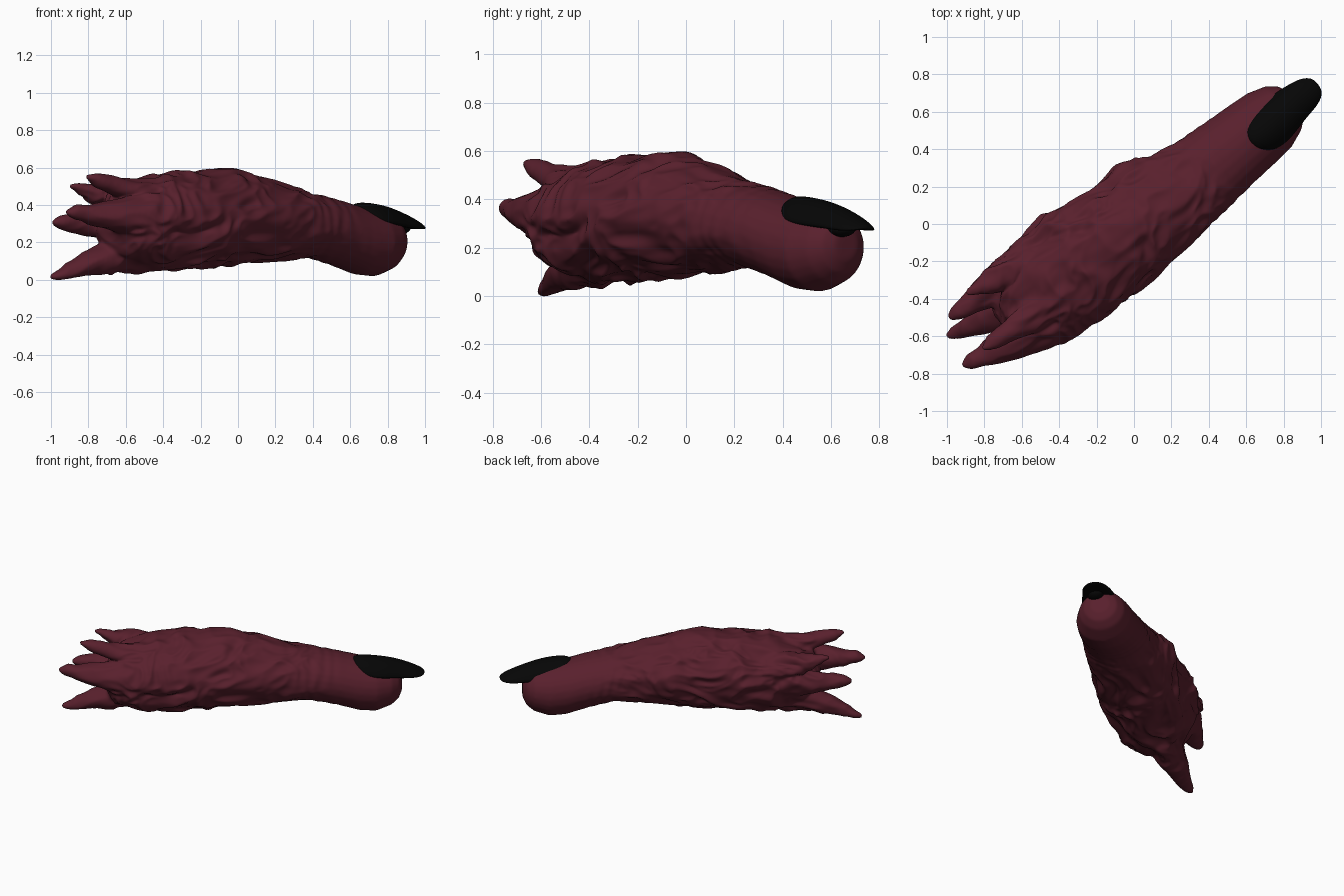
import bpy, bmesh, math
from mathutils import Vector, noise

cube = bpy.data.objects.get("Cube")
if cube:
    bpy.data.objects.remove(cube, do_unlink=True)

HEADING = math.radians(39)
ALONG = Vector((math.cos(HEADING), math.sin(HEADING), 0))
ACROSS = Vector((-math.sin(HEADING), math.cos(HEADING), 0))
SIDES = 24


def place(s, t, z):
    """Finger coordinates (along, across, up) to world."""
    return ALONG * s + ACROSS * t + Vector((0, 0, z))


def material(name, colour):
    mat = bpy.data.materials.new(name)
    mat.use_nodes = True
    mat.diffuse_color = (*colour, 1)
    shader = mat.node_tree.nodes["Principled BSDF"]
    shader.inputs["Base Color"].default_value = (*colour, 1)
    shader.inputs["Roughness"].default_value = 0.9
    return mat


def loft(bm, rows, droop=0):
    """Skin elliptical sections (along, across, up, half width, half height)."""
    rings = []
    for s, t, z, wide, high in rows:
        ring = []
        for i in range(SIDES):
            a = math.tau * i / SIDES
            offset = wide * math.cos(a)
            ring.append(bm.verts.new((s, t + offset, z + high * math.sin(a) - droop * offset ** 2)))
        rings.append(ring)
    for r1, r2 in zip(rings, rings[1:]):
        for i in range(SIDES):
            j = (i + 1) % SIDES
            bm.faces.new((r1[i], r1[j], r2[j], r2[i]))
    bm.faces.new(rings[0][::-1])
    bm.faces.new(rings[-1])


def spike(bm, root, tip, radius):
    """Torn flesh strip: a slightly curved horn swelling out of the finger."""
    root, tip = Vector(root), Vector(tip)
    bend = root.lerp(tip, 0.5)
    bend.y, bend.z = root.y, root.z
    rows = []
    steps = 14
    for k in range(steps + 1):
        f = k / steps
        p = root.lerp(bend, f).lerp(bend.lerp(tip, f), f)
        r = radius * min(1, 0.3 + 2.4 * f) * (1 - f) ** 0.65 + 0.015
        rows.append((*p, r, r * 0.85))
    loft(bm, rows)


def finish(name, bm, mat):
    bmesh.ops.recalc_face_normals(bm, faces=bm.faces)
    mesh = bpy.data.meshes.new(name)
    bm.to_mesh(mesh)
    bm.free()
    mesh.materials.append(mat)
    obj = bpy.data.objects.new(name, mesh)
    bpy.context.collection.objects.link(obj)
    bpy.ops.object.select_all(action="DESELECT")
    obj.select_set(True)
    bpy.context.view_layer.objects.active = obj
    return obj


def apply_modifier(obj, kind, **settings):
    mod = obj.modifiers.new(kind.title(), kind)
    for key, value in settings.items():
        setattr(mod, key, value)
    bpy.ops.object.modifier_apply(modifier=mod.name)


def smoothstep(low, high, value):
    f = min(max((value - low) / (high - low), 0), 1)
    return f * f * (3 - 2 * f)


def bump(p, centre, size):
    return math.exp(-(p - Vector(centre)).length_squared / size ** 2)


def ridge(p):
    """Noise with rounded crests along its zero lines."""
    return 0.5 - 2 * math.sqrt(noise.noise(p) ** 2 + 0.004)


def wrinkle(p):
    """Height of the skin folds at a point in finger coordinates."""
    torn = (1 - smoothstep(0.1, 0.65, p.x)) * (0.35 + 0.65 * smoothstep(-1, -0.7, p.x))
    base = Vector((p.x * 3.2 + p.z * 1.8, p.y * 5, p.z * 5.5 - p.x * 1.8))
    warp = noise.noise_vector(base * 0.8) * 0.8
    height = torn * (0.028 * ridge(base + warp) + 0.014 * ridge(base * 2.1 + warp * 1.5))
    # Shallow creases around the last joint
    joint = math.exp(-((p.x - 0.5) / 0.17) ** 2)
    height += 0.002 * joint * math.sin(p.x * 75 + 5 * noise.noise(p * 5))
    # Knuckle lumps
    height += 0.02 * bump(p, (-0.05, 0.02, 0.57), 0.11)
    height += 0.035 * bump(p, (0.15, 0.27, 0.36), 0.11)
    return height


# Finger flesh
bm = bmesh.new()
loft(bm, [
    (-0.88, 0.01, 0.29, 0.09, 0.09),
    (-0.84, 0.00, 0.29, 0.17, 0.15),
    (-0.75, 0.01, 0.295, 0.24, 0.21),
    (-0.60, 0.02, 0.305, 0.29, 0.25),
    (-0.35, 0.03, 0.318, 0.315, 0.26),
    (-0.10, 0.00, 0.328, 0.29, 0.25),
    (0.10, 0.00, 0.32, 0.27, 0.225),
    (0.30, -0.018, 0.308, 0.245, 0.2),
    (0.50, -0.025, 0.286, 0.222, 0.173),
    (0.65, -0.025, 0.252, 0.207, 0.177),
    (0.80, -0.025, 0.21, 0.197, 0.183),
    (0.91, -0.025, 0.195, 0.187, 0.177),
    (1.01, -0.022, 0.20, 0.152, 0.148),
    (1.06, -0.022, 0.205, 0.112, 0.112),
    (1.085, -0.022, 0.21, 0.06, 0.06),
])
# Torn strips at the severed end
for root, tip, radius in [
    ((-0.42, 0.05, 0.165), (-1.155, 0.16, 0.015), 0.145),
    ((-0.45, 0.19, 0.31), (-1.085, 0.232, 0.305), 0.135),
    ((-0.42, -0.13, 0.33), (-1.195, -0.01, 0.365), 0.16),
    ((-0.38, -0.04, 0.45), (-1.05, -0.01, 0.55), 0.12),
    ((-0.35, 0.20, 0.40), (-0.93, 0.272, 0.50), 0.125),
]:
    spike(bm, root, tip, radius)
flesh = finish("finger", bm, material("dark red flesh", (0.1, 0.0145, 0.026)))
apply_modifier(flesh, "REMESH", mode="VOXEL", voxel_size=0.01)
apply_modifier(flesh, "SMOOTH", factor=0.5, iterations=10)

# Press the folds into the skin, then turn it into place
moved = [v.co + v.normal * wrinkle(v.co) for v in flesh.data.vertices]
for v, p in zip(flesh.data.vertices, moved):
    v.co = place(*p)
flesh.data.update()
bpy.ops.object.shade_smooth()

# Long claw-like nail, arched across the finger, with its thick core below
black = material("black nail", (0.0018, 0.0018, 0.0018))
for name, droop, rows in [
    ("nail", 3.2, [
        (0.75, -0.045, 0.375, 0.045, 0.02),
        (0.785, -0.047, 0.375, 0.093, 0.04),
        (0.86, -0.052, 0.367, 0.126, 0.046),
        (0.96, -0.048, 0.351, 0.122, 0.048),
        (1.06, -0.037, 0.328, 0.104, 0.044),
        (1.16, -0.037, 0.303, 0.09, 0.03),
        (1.215, -0.037, 0.288, 0.063, 0.015),
        (1.235, -0.037, 0.282, 0.028, 0.006),
    ]),
    ("nail_core", 0, [
        (1.0, -0.05, 0.29, 0.05, 0.03),
        (1.06, -0.05, 0.28, 0.055, 0.038),
        (1.11, -0.045, 0.275, 0.05, 0.031),
        (1.14, -0.04, 0.28, 0.025, 0.015),
    ]),
]:
    bm = bmesh.new()
    loft(bm, rows, droop)
    for v in bm.verts:
        v.co = place(*v.co)
    nail = finish(name, bm, black)
    apply_modifier(nail, "SUBSURF", levels=2)
    bpy.ops.object.shade_smooth()
